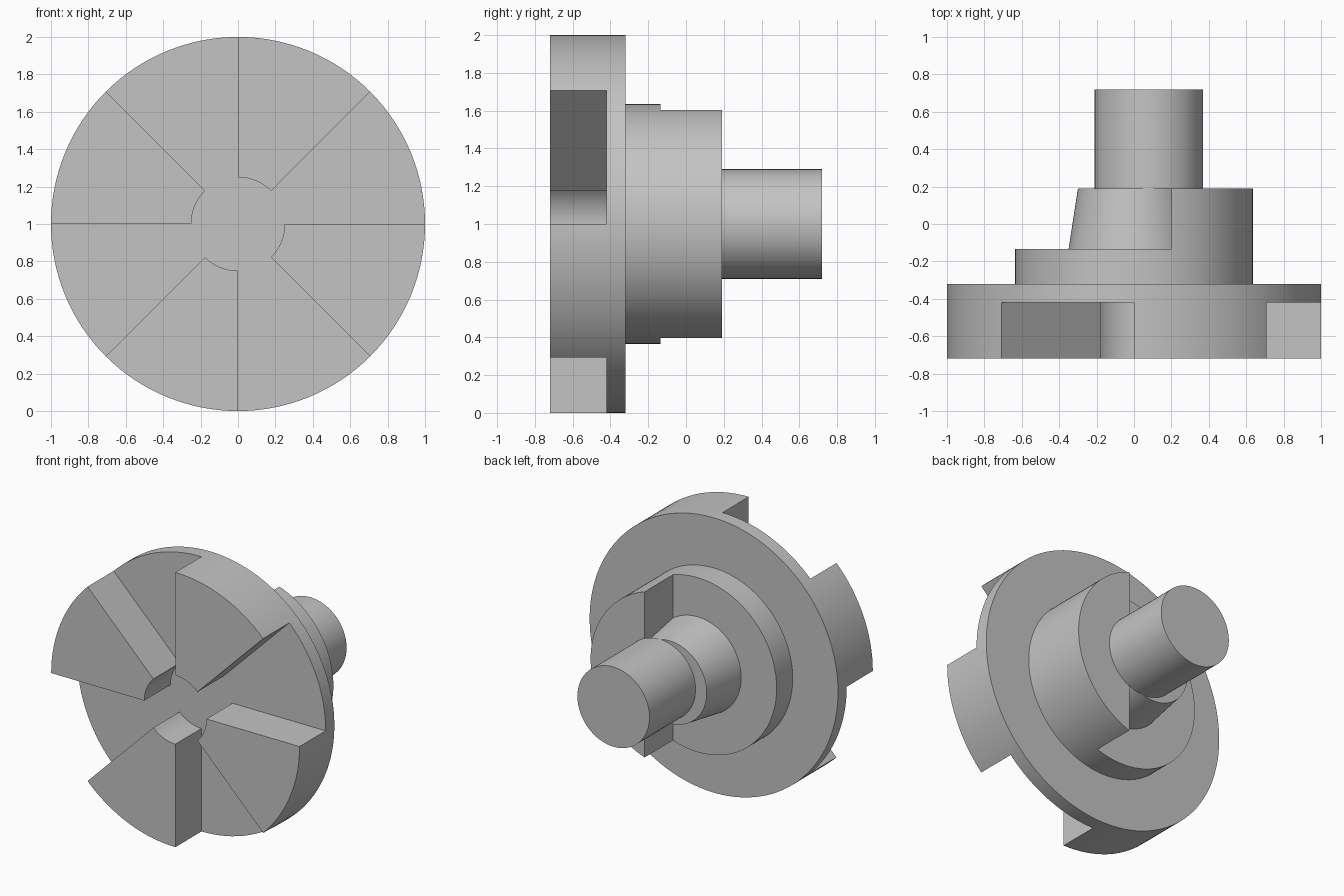
import bpy, bmesh
from math import cos, sin, radians

cube = bpy.data.objects.get("Cube")
if cube:
    bpy.data.objects.remove(cube, do_unlink=True)

AXIS_Z = 1.0

steel = bpy.data.materials.new("plain_grey")
steel.use_nodes = True
GREY = (0.55, 0.55, 0.55, 1)
steel.diffuse_color = GREY
steel.node_tree.nodes["Principled BSDF"].inputs["Base Color"].default_value = GREY


def arc(radius, start=0, end=360, steps=128, centre=0.0):
    """Points (x, z about the axis) along an arc in degrees."""
    angles = [radians(start + (end - start) * i / steps) for i in range(steps + 1)]
    points = [(centre + radius * cos(a), radius * sin(a)) for a in angles]
    return points[:-1] if end - start == 360 else points


def prism(name, outline, front, back, back_scale=1.0):
    """Extrude an outline along y, optionally tapering about the axis."""
    bm = bmesh.new()
    ends = []
    for y, k in ((front, 1.0), (back, back_scale)):
        ends.append([bm.verts.new((x * k, y, AXIS_Z + z * k)) for x, z in outline])
    bm.faces.new(ends[0])
    bm.faces.new(ends[1][::-1])
    n = len(outline)
    for i in range(n):
        j = (i + 1) % n
        bm.faces.new((ends[0][i], ends[1][i], ends[1][j], ends[0][j]))
    bmesh.ops.recalc_face_normals(bm, faces=bm.faces)
    mesh = bpy.data.meshes.new(name)
    bm.to_mesh(mesh)
    bm.free()
    mesh.materials.append(steel)
    obj = bpy.data.objects.new(name, mesh)
    bpy.context.collection.objects.link(obj)
    return obj


def activate(obj):
    bpy.ops.object.select_all(action='DESELECT')
    obj.select_set(True)
    bpy.context.view_layer.objects.active = obj


def cut(target, cutter):
    """Subtract the cutter and discard it."""
    cutter.hide_render = True
    mod = target.modifiers.new("cut", 'BOOLEAN')
    mod.operation = 'DIFFERENCE'
    mod.solver = 'EXACT'
    mod.object = cutter
    activate(target)
    bpy.ops.object.modifier_apply(modifier=mod.name)
    bpy.data.objects.remove(cutter, do_unlink=True)


def rectangle(left, right, half_height=1.0):
    return [(left, -half_height), (right, -half_height),
            (right, half_height), (left, half_height)]


# Flange with four wedge jaws: the recess is a wheel of gaps joined at the centre
flange = prism("jaw_flange", arc(1.0), -0.72, -0.32)
recess = []
for quarter in range(0, 360, 90):
    recess += arc(1.3, quarter, quarter + 45, 16)
    recess += arc(0.25, quarter + 45, quarter + 90, 16)
cut(flange, prism("recess_cutter", recess, -0.9, -0.42))

# Hub with one side stepped down
hub = prism("stepped_hub", arc(0.635), -0.32, 0.19)
cut(hub, prism("step_cutter", rectangle(-1.0, 0.2), -0.135, 0.4))

# Tapered boss standing on the low side of the hub
boss = prism("tapered_boss", arc(0.35), -0.135, 0.19, 0.30 / 0.35)
cut(boss, prism("boss_cutter", rectangle(0.2, 1.0), -0.4, 0.4))

# Offset shaft
shaft = prism("offset_shaft", arc(0.29, centre=0.08), 0.19, 0.72)

for part in (flange, hub, boss, shaft):
    activate(part)
    bpy.ops.object.shade_smooth_by_angle(angle=radians(30))
